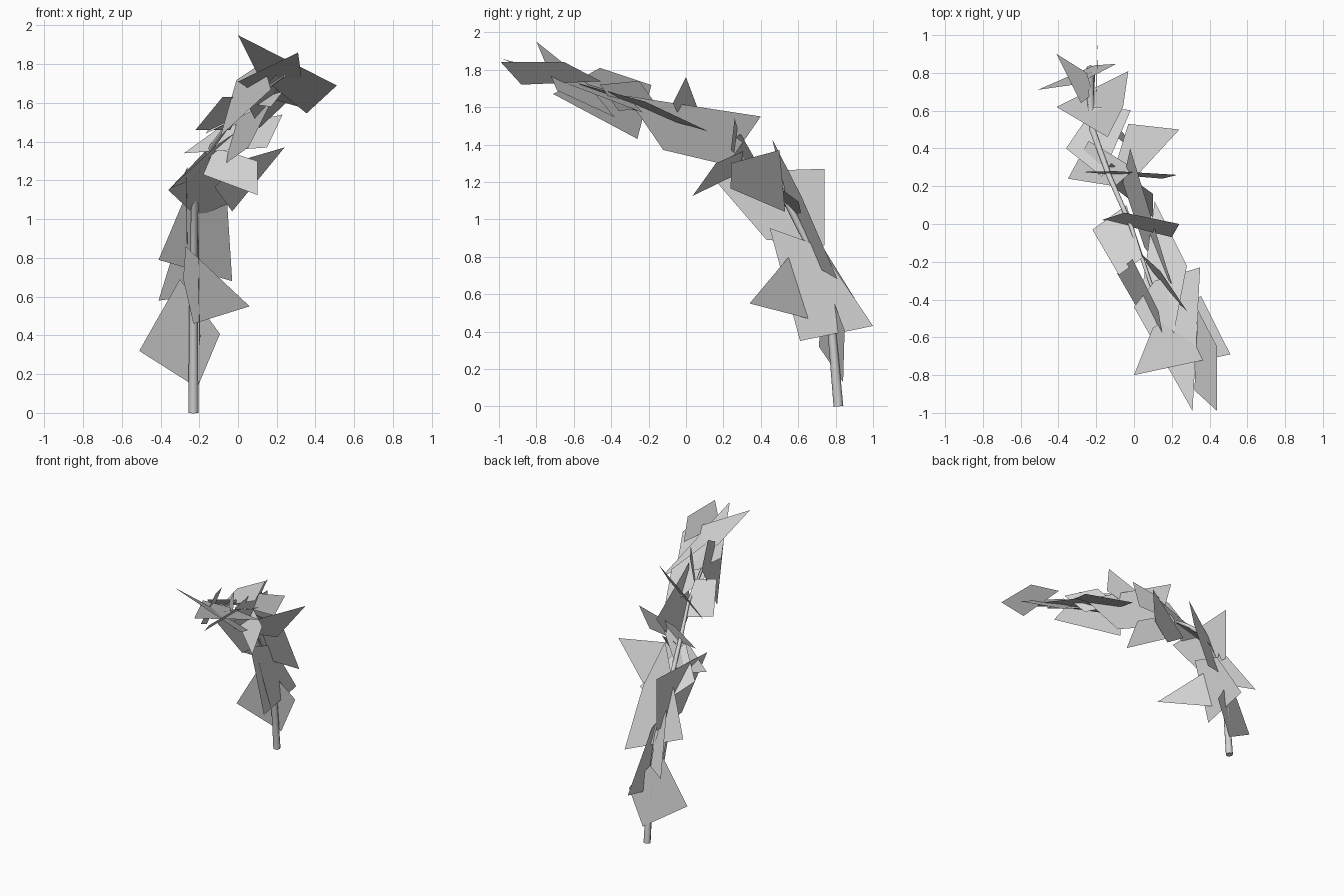
import bpy
from mathutils import Vector

default_cube = bpy.data.objects.get("Cube")
if default_cube:
    bpy.data.objects.remove(default_cube, do_unlink=True)

# One plain grey for the whole plant
grey = bpy.data.materials.new("plain_grey")
grey.use_nodes = True
grey.diffuse_color = (0.65, 0.65, 0.65, 1)
grey.node_tree.nodes["Principled BSDF"].inputs["Base Color"].default_value = grey.diffuse_color


def add_object(name, data):
    data.materials.append(grey)
    plant_part = bpy.data.objects.new(name, data)
    bpy.context.scene.collection.objects.link(plant_part)
    return plant_part


def leaf(name, corner, left, right, along_left, along_right):
    """Flat four-sided leaf; the far corner is placed in the plane of the other three."""
    corner, left, right = Vector(corner), Vector(left), Vector(right)
    far = corner + along_left * (left - corner) + along_right * (right - corner)
    mesh = bpy.data.meshes.new(name)
    mesh.from_pydata([corner, left, far, right], [], [range(4)])
    mesh.update()
    return add_object(name, mesh)


# Stem: a tapering, arching eight-sided tube
def stem(name, path, base_radius, tip_radius):
    curve = bpy.data.curves.new(name, "CURVE")
    curve.dimensions = "3D"
    curve.bevel_depth = base_radius
    curve.bevel_resolution = 2
    curve.use_fill_caps = True
    spline = curve.splines.new("POLY")
    spline.points.add(len(path) - 1)
    for index, (point, location) in enumerate(zip(spline.points, path)):
        point.co = (*location, 1)
        fraction = index / (len(path) - 1)
        point.radius = 1 + fraction * (tip_radius / base_radius - 1)
    return add_object(name, curve)


stem("arching_stem", [
    (-.23, .815, 0), (-.23, .78, .4), (-.23, .69, .8), (-.22, .5, 1.17),
    (-.13, .25, 1.38), (-.02, 0, 1.53), (.1, -.35, 1.64), (.24, -.7, 1.74),
], 0.026, 0.006)

# Leaves low on the stem
leaf("lowest_leaf", (-.51, .71, .32), (-.3, .74, .69), (-.21, .84, .13), .7, .9)
leaf("low_front_leaf", (.06, .34, .55), (-.27, .6, .86), (-.23, .69, .46), .6, .5)
leaf("low_back_leaf", (-.41, .9, .58), (-.25, .8, .6), (-.28, .64, 1), .8, .5)
leaf("low_upright_leaf", (-.19, 1, .43), (-.2, .71, .86), (-.2, .61, .35), 1.3, .45)

# Leaves around the middle of the bend
leaf("middle_upright_leaf", (-.26, .74, 1.27), (-.26, .74, .86), (-.27, .12, 1.25), .9, .5)
leaf("middle_back_leaf", (-.41, .62, .79), (-.03, .81, .68), (-.14, .46, 1.43), .5, .6)
leaf("bend_right_leaf", (-.36, .4, 1.15), (-.17, .25, 1.35), (-.21, .62, 1.01), .7, 1.4)
leaf("bend_left_leaf", (.24, .5, 1.37), (0, .24, 1.3), (-.03, .53, 1.04), 1.05, .4)
leaf("bend_front_leaf", (-.12, .32, 1.37), (.1, .16, 1.3), (-.18, .25, 1.23), 1.3, 1.1)
leaf("bend_top_leaf", (-.35, .24, 1.16), (-.24, .44, 1.2), (-.1, .2, 1.39), .5, 1.2)
leaf("bend_cross_leaf", (.23, .26, 1.54), (.15, .24, 1.37), (-.1, .28, 1.47), .6, 1.4)

# Leaves along the arching upper part
leaf("upper_cross_leaf", (.24, 0, 1.76), (.2, -.07, 1.62), (-.05, .06, 1.6), .8, 1.3)
leaf("upper_right_leaf", (-.22, -.03, 1.46), (-.04, .1, 1.46), (-.08, -.27, 1.63), .7, 1)
leaf("upper_left_leaf", (.11, .12, 1.47), (.28, -.22, 1.63), (.05, -.3, 1.59), .9, 1.1)
leaf("upper_upright_leaf", (-.02, .4, 1.55), (.2, -.32, 1.66), (-.06, .22, 1.29), .5, .9)
leaf("upper_edge_leaf", (.17, -.71, 1.67), (.13, -.46, 1.81), (-.09, -.26, 1.43), 1.2, .5)
leaf("upper_dark_leaf", (.03, -.15, 1.6), (.14, -.25, 1.74), (.17, -.36, 1.58), 1, 1)

# Leaves at the tip
leaf("tip_broad_leaf", (0, -.8, 1.95), (.51, -.69, 1.69), (.1, -.55, 1.75), .4, 1.5)
leaf("tip_long_leaf", (.31, -.99, 1.86), (.35, -.23, 1.57), (0, -.44, 1.71), .4, .7)
leaf("tip_narrow_leaf", (.44, -.99, 1.84), (.44, -.65, 1.84), (.32, -.88, 1.72), 1.3, .85)
